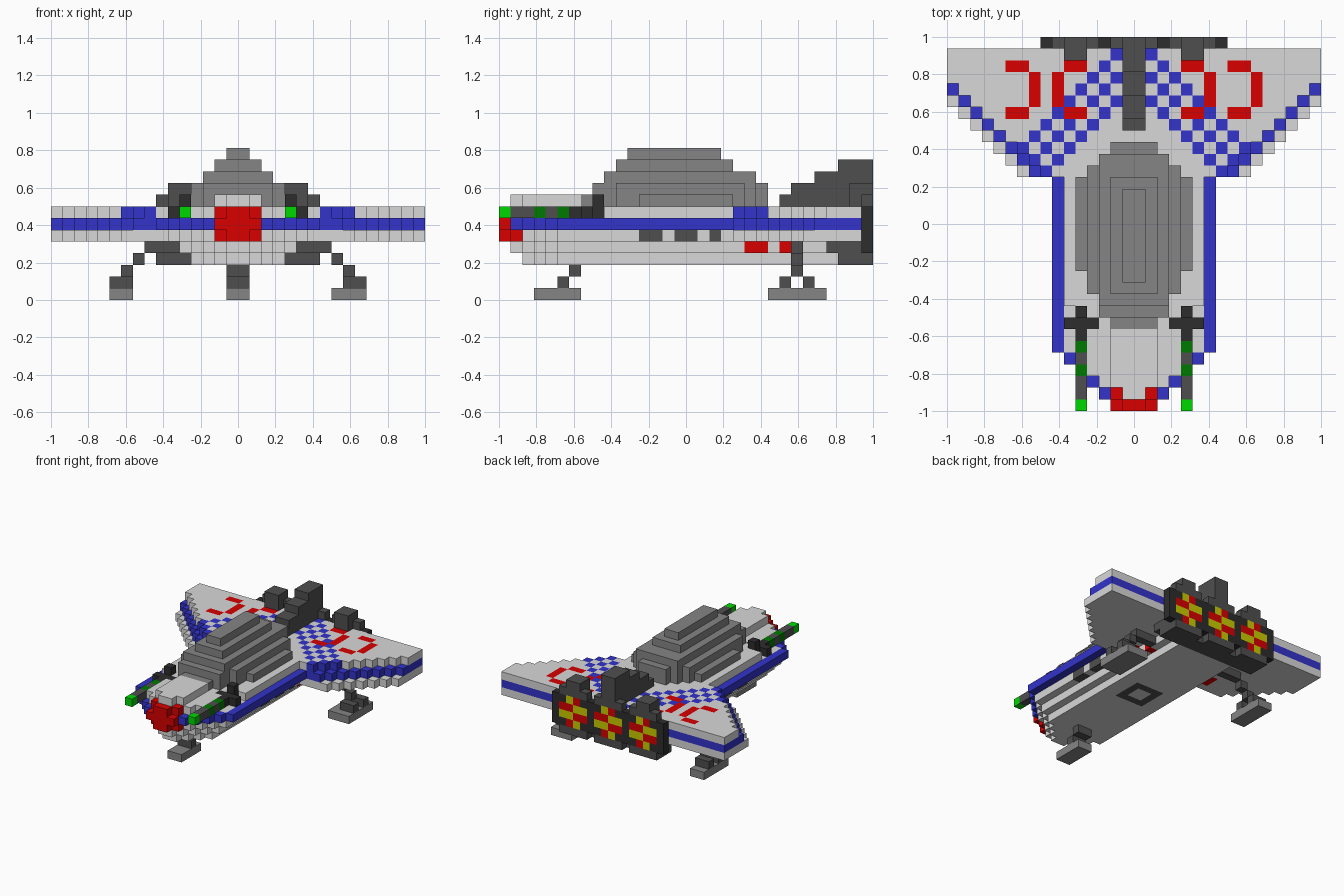
import bpy, bmesh
from mathutils import Vector

cube = bpy.data.objects.get("Cube")
if cube:
    bpy.data.objects.remove(cube, do_unlink=True)

UNIT = 1 / 16
COLOURS = {
    "light_grey": (0.69, 0.69, 0.69), "mid_grey": (0.235, 0.235, 0.235),
    "dark_grey": (0.078, 0.078, 0.078), "charcoal": (0.026, 0.026, 0.026),
    "blue": (0.033, 0.033, 0.6), "red": (0.69, 0, 0),
    "bright_green": (0, 0.69, 0), "dark_green": (0, 0.19, 0),
    "yellow": (0.6, 0.6, 0),
}
NAMES = list(COLOURS)
MATERIALS = []
for name, rgb in COLOURS.items():
    mat = bpy.data.materials.new(name)
    mat.use_nodes = True
    mat.diffuse_color = (*rgb, 1)
    mat.node_tree.nodes["Principled BSDF"].inputs["Base Color"].default_value = (*rgb, 1)
    MATERIALS.append(mat)

cells = {}   # (column, row, layer) -> (part, colour)


def block(part, cols, rows, layers, colour, sides=(1, -1)):
    """Fill a box of blocks; columns count outwards from the centre line."""
    for k in cols:
        for j in rows:
            for z in layers:
                for s in sides:
                    cells[(k if s > 0 else -1 - k, j, z)] = (part, colour)


def span(a, b):
    return range(a, b + 1)


# Hull: stepped layers with a tapered nose and a blue belt
for j in range(1, 29):
    belt = min(7, j + 2)
    inner = max(2, belt - 1)
    block("hull", range(inner), [j], [5], "red" if j == 1 else "light_grey")
    block("hull", range(belt), [j], [6], "light_grey")
    block("hull", [belt - 1], [j], [6], "blue")
    if j > 1:
        block("hull", range(min(inner, 4 if j < 9 else 6)), [j], [7], "light_grey")
        block("hull", range(min(4, inner - 2)), [j], [3], "light_grey")
    if j < 28:
        block("hull", range(min(5, inner - 1)), [j], [4], "light_grey")
block("hull", [0], [1], [8], "light_grey")
block("hull", [0, 1], span(2, 8), [8], "light_grey")

# Red nose cap with its corners stepped back
block("nose", [0, 1], [1], [5, 6, 7], "red")
block("nose", [0], [0], [5, 6, 7], "red")
block("nose", [1], [0], [6], "red")

# Side vents, red side patches and belly hatch outline
block("hull", [5], [12, 13, 15, 16, 18], [5], "dark_grey")
block("hull", [4], [21, 22, 24], [4], "red")
block("hull", [0, 1], span(15, 18), [3], "dark_grey")
block("hull", [0], [16, 17], [3], "light_grey")

# Canopy: each layer narrower and shorter than the one below
RANGES = {8: (7, 22), 9: (8, 22), 10: (9, 21), 11: (10, 19), 12: (11, 18)}
for z, (first, last) in RANGES.items():
    for j in span(first, last):
        taper = min(2 + (j - 6) // 2, 24 - j)
        block("canopy", range(max(1, min(13 - z, taper))), [j], [z], "mid_grey")

# Wings: swept leading edge, blue middle layer, chequered band on top
for k in range(16):
    for z, lead, colour in ((5, 11, "light_grey"), (6, 12, "blue"), (7, 13, "light_grey")):
        block("wings", [k], range(max(20, k + lead), 31), [z], colour)
    for j in range(max(20, k + 13), 31):
        if k > 0 and k + j in (27, 29, 31):
            block("wings", [k], [j], [7], "blue")

# Red bracket stripes on the wing tops and patches at the roots below
for side, bars, stem in ((1, (4, 5), 6), (1, (8, 9), 10), (-1, (4, 5), 6), (-1, (9, 10), 8)):
    block("wings", bars, [25, 29], [7], "red", [side])
    block("wings", [stem], span(26, 28), [7], "red", [side])
block("wings", [5, 6], [21, 22, 24], [5], "red")

# Guns with green bands and a cross-shaped mount
block("guns", [4], span(0, 6), [7], "dark_grey")
block("guns", [4], [0], [7], "bright_green")
block("guns", [4], [3, 5], [7], "dark_green")
block("gun_mounts", [3, 4, 5], [7], [7], "charcoal")
block("gun_mounts", [4], [6, 8], [7], "charcoal")
block("gun_mounts", [4], [8], [8], "charcoal")

# Engine casings and back frame with notched corners
block("engine_casing", span(4, 6), span(28, 30), [4], "dark_grey")
block("engine_casing", range(7), [29, 30], [3, 4], "dark_grey")
block("engine_casing", [4, 5], [30, 31], [8, 9], "dark_grey")
block("engine_frame", range(8), [31], span(4, 7), "charcoal")
block("engine_frame", [0, 1, 3, 4, 5, 6], [31], [3, 8], "dark_grey")

# Tail fin stepping up towards the back
for z, start in ((8, 24), (9, 25), (10, 27), (11, 29)):
    block("tail_fin", [0], range(start, 32), [z], "dark_grey")

# Three round nozzles glowing red and yellow
GLOW = {(1, 0), (0, 2), (2, 3), (3, 1), (1, 2), (2, 1)}
for start in (-7, -2, 3):
    for a in range(4):
        for b in range(4):
            if a in (1, 2) or b in (1, 2):
                colour = "yellow" if (a, b) in GLOW else "red"
                cells[(start + a, 31, 4 + b)] = ("nozzles", colour)

# Front landing leg
block("front_leg", [0], span(3, 6), [0], "mid_grey")
block("front_leg", [0], [5], [1], "dark_grey")
block("front_leg", [0], [6], [2], "dark_grey")

# Rear landing legs reaching out from the hull
block("rear_legs", [9, 10], span(23, 27), [0], "mid_grey")
block("rear_legs", [8], span(23, 27), [0], "mid_grey", [1])
block("rear_legs", [9, 10], [24, 26], [1], "dark_grey")
block("rear_legs", [9], [25], [2], "dark_grey")
block("rear_legs", [8], [25], [3], "dark_grey")
block("rear_legs", [5, 6, 7], [25], [4], "dark_grey")


def build(part):
    """Make one mesh from the exposed faces of a part's blocks."""
    bm = bmesh.new()
    verts = {}

    def vert(p):
        key = tuple(p)
        if key not in verts:
            verts[key] = bm.verts.new((p[0] * UNIT, p[1] * UNIT - 1, p[2] * UNIT))
        return verts[key]

    for cell, (owner, colour) in cells.items():
        if owner != part:
            continue
        for axis in range(3):
            u, v = [Vector([int(n == (axis + d) % 3) for n in range(3)]) for d in (1, 2)]
            for step in (-1, 1):
                near = list(cell)
                near[axis] += step
                if tuple(near) in cells:
                    continue
                p = Vector(cell)
                p[axis] += max(step, 0)
                ring = [p, p + u, p + u + v, p + v][::step]
                face = bm.faces.new([vert([int(c) for c in q]) for q in ring])
                face.material_index = NAMES.index(colour)
    mesh = bpy.data.meshes.new(part)
    bm.to_mesh(mesh)
    bm.free()
    for mat in MATERIALS:
        mesh.materials.append(mat)
    bpy.context.collection.objects.link(bpy.data.objects.new(part, mesh))


for part in sorted({owner for owner, _ in cells.values()}):
    build(part)
